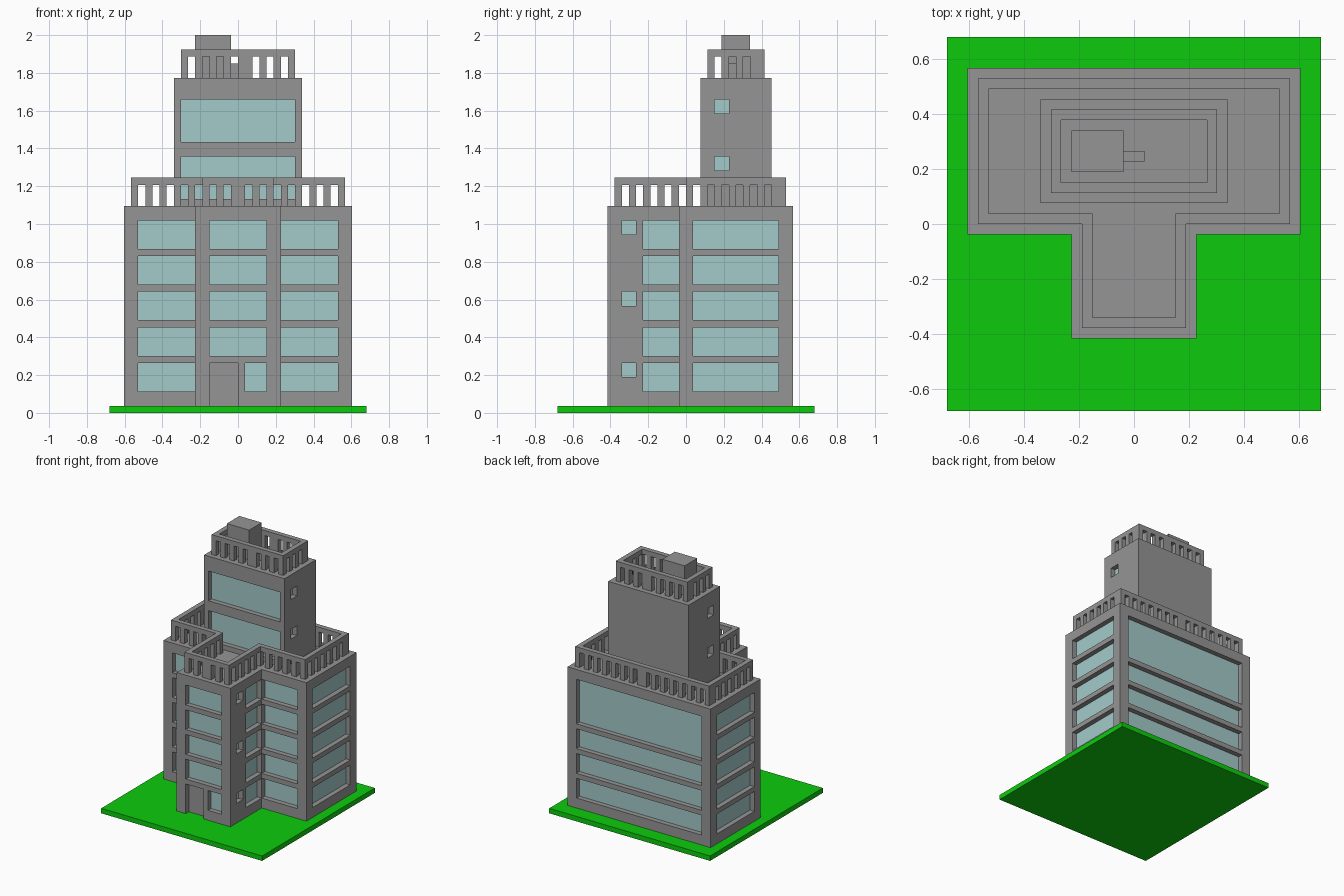
import bpy, bmesh

if "Cube" in bpy.data.objects:
    bpy.data.objects.remove(bpy.data.objects["Cube"])

U = 2 / 53  # the whole model sits on a regular grid of 53 units high


def material(name, rgb):
    m = bpy.data.materials.new(name)
    m.diffuse_color = (*rgb, 1)
    m.use_nodes = True
    m.node_tree.nodes["Principled BSDF"].inputs["Base Color"].default_value = m.diffuse_color
    return m


GREY = material("grey_concrete", (0.30, 0.30, 0.30))
GLASS = material("pale_blue_glass", (0.37, 0.59, 0.59))
GREEN = material("green_grass", (0.004, 0.60, 0.004))


def finish(name, bm, *mats):
    bmesh.ops.scale(bm, vec=(U, U, U), verts=bm.verts)
    me = bpy.data.meshes.new(name)
    bm.to_mesh(me)
    bm.free()
    for m in mats:
        me.materials.append(m)
    ob = bpy.data.objects.new(name, me)
    bpy.context.collection.objects.link(ob)
    return ob


def quad(bm, pts, mat=0):
    bm.faces.new([bm.verts.new(p) for p in pts]).material_index = mat


def add_box(bm, x0, x1, y0, y1, z0, z1):
    vs = bmesh.ops.create_cube(bm, size=1)["verts"]
    bmesh.ops.scale(bm, vec=(x1 - x0, y1 - y0, z1 - z0), verts=vs)
    bmesh.ops.translate(bm, vec=((x0 + x1) / 2, (y0 + y1) / 2, (z0 + z1) / 2), verts=vs)


def box(name, mat, *dims):
    bm = bmesh.new()
    add_box(bm, *dims)
    return finish(name, bm, mat)


def facade(bm, start, end, z0, z1, openings):
    """Flat wall with openings (a, b, low, high, mat) recessed one unit."""
    length = abs(end[0] - start[0]) + abs(end[1] - start[1])
    dx, dy = (end[0] - start[0]) / length, (end[1] - start[1]) / length

    def P(s, z, depth=0):
        return (start[0] + dx * s - dy * depth, start[1] + dy * s + dx * depth, z)

    ss = sorted({0, length} | {v for o in openings for v in o[:2]})
    zs = sorted({z0, z1} | {v for o in openings for v in o[2:4]})
    for a, b in zip(ss, ss[1:]):
        for c, d in zip(zs, zs[1:]):
            if not any(o[0] <= a and b <= o[1] and o[2] <= c and d <= o[3] for o in openings):
                quad(bm, [P(a, c), P(b, c), P(b, d), P(a, d)])
    for a, b, c, d, mat in openings:
        quad(bm, [P(a, c, 1), P(b, c, 1), P(b, d, 1), P(a, d, 1)], mat)
        quad(bm, [P(a, c), P(a, c, 1), P(a, d, 1), P(a, d)])
        quad(bm, [P(b, c, 1), P(b, c), P(b, d), P(b, d, 1)])
        quad(bm, [P(a, d), P(a, d, 1), P(b, d, 1), P(b, d)])
        if c > z0:
            quad(bm, [P(a, c), P(b, c), P(b, c, 1), P(a, c, 1)])


def block(name, outline, z0, z1, walls):
    bm = bmesh.new()
    for i, openings in enumerate(walls):
        facade(bm, outline[i], outline[(i + 1) % len(outline)], z0, z1, openings)
    quad(bm, [(x, y, z1) for x, y in outline])
    bmesh.ops.remove_doubles(bm, verts=bm.verts, dist=0.001)
    return finish(name, bm, GREY, GLASS)


def rail(name, outer, inner, z0, z1):
    bm = bmesh.new()
    n = len(outer)
    for i in range(n):
        (a, b), (c, d) = (outer[i], outer[(i + 1) % n]), (inner[i], inner[(i + 1) % n])
        quad(bm, [(*a, z0), (*b, z0), (*b, z1), (*a, z1)])
        quad(bm, [(*d, z0), (*c, z0), (*c, z1), (*d, z1)])
        quad(bm, [(*a, z1), (*b, z1), (*d, z1), (*c, z1)])
        quad(bm, [(*c, z0), (*d, z0), (*b, z0), (*a, z0)])
    bmesh.ops.remove_doubles(bm, verts=bm.verts, dist=0.001)
    return finish(name, bm, GREY)


def runs(lo, hi, is_open):
    """Merge closed cells between lo and hi into post spans."""
    spans = []
    for k in range(lo, hi):
        if not is_open(k):
            if spans and spans[-1][1] == k:
                spans[-1][1] = k + 1
            else:
                spans.append([k, k + 1])
    return spans


def posts(name, rows, cols, row_open, col_open, z0, z1):
    bm = bmesh.new()
    for y, lo, hi in rows:
        for a, b in runs(lo, hi, row_open):
            add_box(bm, a, b, y, y + 1, z0, z1)
    for x, lo, hi in cols:
        for a, b in runs(lo, hi, col_open):
            add_box(bm, x, x + 1, a, b, z0, z1)
    return finish(name, bm, GREY)


def rect(x, y0, y1):
    return [(-x, y0), (x, y0), (x, y1), (-x, y1)]


def tee(stem, side, front, mid, back):
    return [(-stem, front), (stem, front), (stem, mid), (side, mid),
            (side, back), (-side, back), (-side, mid), (-stem, mid)]


def rows(a, b, floors=range(5)):
    return [(a, b, 3 + 5 * f, 7 + 5 * f, 1) for f in floors]


def small(a, b, tops):
    return [(a, b, t - 2, t, 1) for t in tops]


# lawn
box("lawn", GREEN, -18, 18, -18, 18, 0, 1)

# main T-shaped block, walls listed counter-clockwise from the front wing
block("main_block", tee(6, 16, -11, -1, 15), 1, 29, [
    rows(2, 10, range(1, 5)) + [(2, 6, 1, 7, 0), (7, 10, 3, 7, 1)],  # door and windows
    rows(5, 10) + small(2, 4, (7, 17, 27)),
    rows(0, 8),
    rows(2, 14),
    rows(2, 30, range(3)) + [(2, 30, 18, 27, 1)],
    rows(2, 14),
    rows(2, 10),
    rows(0, 5) + small(6, 8, (7, 17, 27)),
])

# upper tower
block("tower", rect(9, 2, 12), 29, 47, [
    [(1, 17, 30, 36, 1), (1, 17, 38, 44, 1)],
    small(2, 4, (36, 44)),
    [],
    small(6, 8, (36, 44)),
])

# terrace balustrade
rail("terrace_rail", tee(5, 15, -10, 0, 14), tee(4, 14, -9, 1, 13), 32, 33)
posts("terrace_posts",
      [(-10, -5, 5), (0, -15, -4), (0, 4, 15), (13, -15, 15)],
      [(-15, 1, 13), (14, 1, 13), (-5, -9, 0), (4, -9, 0)],
      lambda k: k not in (-15, 14) and (k % 2 == 1 if k > 0 else k % 2 == 0 and k < 0),
      lambda k: k % 2 == 1 and k < 12, 29, 32)

# roof balustrade
rail("roof_rail", rect(8, 3, 11), rect(7, 4, 10), 50, 51)
posts("roof_posts", [(3, -8, 8), (10, -8, 8)], [(-8, 4, 10), (7, 4, 10)],
      lambda k: k in (-7, -5, -3, -1, 2, 4, 6),
      lambda k: k in (4, 6, 8), 47, 50)

# rooftop hut and its low side box
box("roof_hut", GREY, -6, -1, 5, 9, 47, 53)
box("roof_side_box", GREY, -1, 1, 6, 7, 47, 49)
